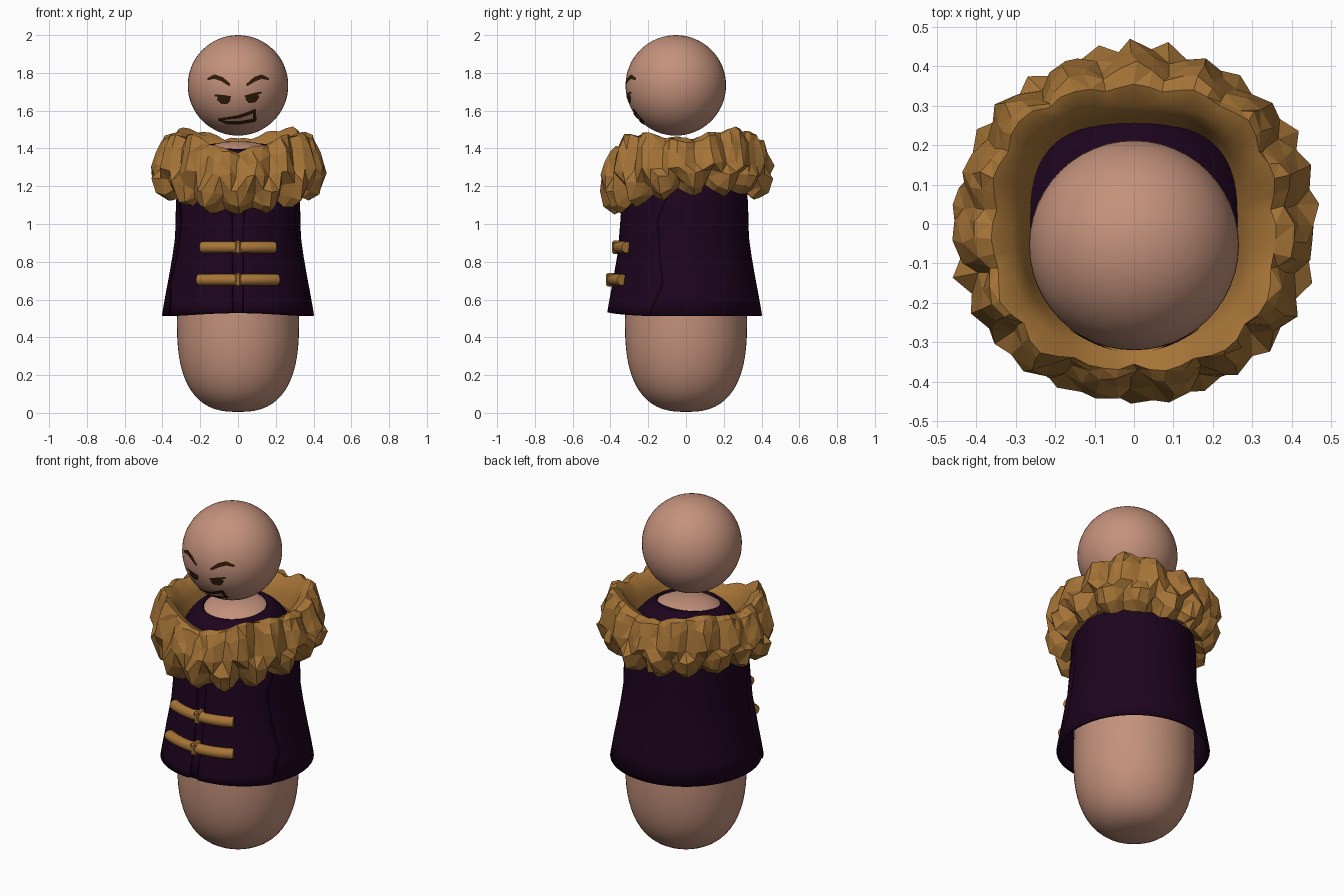
import bpy, bmesh, random
from math import sin, cos, pi, radians, sqrt
from mathutils import Vector

random.seed(7)
cube = bpy.data.objects.get("Cube")
if cube:
    bpy.data.objects.remove(cube, do_unlink=True)


def material(name, rgb):
    m = bpy.data.materials.new(name)
    m.use_nodes = True
    m.diffuse_color = (*rgb, 1)
    m.node_tree.nodes["Principled BSDF"].inputs["Base Color"].default_value = (*rgb, 1)
    return m


SKIN = material("skin", (0.55, 0.285, 0.2))
COAT = material("dark_plum_cloth", (0.012, 0.0012, 0.0125))
FUR = material("tan_fur", (0.38, 0.175, 0.038))
INK = material("dark_brown_paint", (0.03, 0.012, 0.003))


def finish(name, bm, mat, smooth=True, recalc=True):
    if recalc:
        bmesh.ops.recalc_face_normals(bm, faces=bm.faces)
    me = bpy.data.meshes.new(name)
    bm.to_mesh(me)
    bm.free()
    me.materials.append(mat)
    ob = bpy.data.objects.new(name, me)
    bpy.context.collection.objects.link(ob)
    if smooth:
        bpy.ops.object.select_all(action='DESELECT')
        ob.select_set(True)
        bpy.context.view_layer.objects.active = ob
        bpy.ops.object.shade_smooth_by_angle(angle=radians(40))
    return ob


def grid(bm, rows, closed=False):
    """Bridge rows of points with quads."""
    vs = [[bm.verts.new(p) for p in row] for row in rows]
    n = len(vs[0])
    for a, b in zip(vs, vs[1:]):
        for i in range(n if closed else n - 1):
            j = (i + 1) % n
            bm.faces.new((a[i], a[j], b[j], b[i]))
    return vs


def around(r, z, angle):
    """Point at an angle measured from the front towards +x."""
    return (r * sin(angle), -r * cos(angle), z)


def dome(r, z, height, a, power=2.4):
    return (r * cos(a) ** (2 / power), z + height * sin(a) ** (2 / power))


def thicken(ob, amount, offset=-1):
    mod = ob.modifiers.new("thickness", 'SOLIDIFY')
    mod.thickness = amount
    mod.offset = offset


# Head
HEAD, HEAD_R = Vector((0, -0.054, 1.734)), 0.266
bm = bmesh.new()
bmesh.ops.create_uvsphere(bm, u_segments=48, v_segments=32, radius=HEAD_R)
bmesh.ops.translate(bm, verts=bm.verts, vec=HEAD)
finish("head", bm, SKIN)

# Body: rounded peg
SEG = 64
turn = [2 * pi * i / SEG for i in range(SEG)]
steps = [radians(89.9 * i / 16) for i in range(17)]
profile = [dome(0.323, 0.48, -0.475, a, 2.6) for a in reversed(steps)]
profile += [dome(0.312, 1.05, 0.39, a) for a in steps]
bm = bmesh.new()
vs = grid(bm, [[around(r, z, t) for t in turn] for r, z in profile], True)
bm.faces.new(vs[0])
bm.faces.new(vs[-1])
finish("body", bm, SKIN)

# Coat: flared shell, hem lifted at the front, neck opening cut lower at the front
skirt = [(0.403, 0.515), (0.385, 0.62), (0.366, 0.72), (0.347, 0.83), (0.333, 0.93)]


def coat_point(k, t):
    if k < len(skirt):
        r, z = skirt[k]
        return r, z + (0.016 * max(cos(t), 0) ** 4 if k == 0 else 0)
    end = 62.5 - 6 * cos(t)
    return dome(0.33, 1.05, 0.405, radians(end * (k - len(skirt)) / 9))


bm = bmesh.new()
grid(bm, [[around(*coat_point(k, t), t) for t in turn] for k in range(len(skirt) + 10)], True)
thicken(finish("coat", bm, COAT), 0.015)


# Front panels: raised layer from the centre gap to a wavy side seam
def coat_radius(z):
    side = [coat_point(k, pi / 2) for k in range(len(skirt) + 10)]
    for (r0, z0), (r1, z1) in zip(side, side[1:]):
        if z0 <= z <= z1:
            return r0 + (r1 - r0) * (z - z0) / (z1 - z0)
    return side[0][0]


seam = [(0.533, 61), (0.57, 64), (0.68, 71), (0.85, 66), (1.02, 63), (1.18, 75), (1.27, 78)]
for side, tag in ((1, "left"), (-1, "right")):
    bm = bmesh.new()
    rows = []
    for z, end in seam:
        row = []
        for i in range(15):
            start = 4 + 2.5 * (z - 0.53)
            ang = radians(start + (end - start) * i / 14)
            h = z - (0.018 * i / 14 if z < 0.55 else 0)
            lift = 0.018 - 0.01 * i / 14
            row.append(around(coat_radius(h) + lift, h, side * ang))
        rows.append(row)
    grid(bm, rows)
    panel = finish("front_panel_" + tag, bm, COAT, recalc=False)
    thicken(panel, 0.02, -side)

# Toggles: gently curved bars with a centre loop
BEND = 0.44
for tag, z, half, r in (("upper", 0.877, 0.192, 0.358), ("lower", 0.705, 0.208, 0.39)):
    bm = bmesh.new()
    rows = []
    for i in range(17):
        x = half * (i / 8 - 1)
        y = BEND - r - sqrt(BEND * BEND - x * x)
        inward = Vector((x, y - BEND + r, 0)).normalized()
        ring = [2 * pi * k / 12 for k in range(12)]
        rows.append([Vector((x, y, z)) + 0.03 * cos(a) * inward + Vector((0, 0, 0.03 * sin(a)))
                     for a in ring])
    vs = grid(bm, rows, True)
    bm.faces.new(vs[0])
    bm.faces.new(vs[-1])
    finish("toggle_bar_" + tag, bm, FUR)
    bm = bmesh.new()
    bmesh.ops.create_cube(bm, size=1)
    bmesh.ops.scale(bm, verts=bm.verts, vec=(0.032, 0.066, 0.07))
    bmesh.ops.translate(bm, verts=bm.verts, vec=(0, -r, z))
    bmesh.ops.bevel(bm, geom=bm.edges[:], offset=0.008, segments=1, affect='EDGES')
    finish("toggle_loop_" + tag, bm, FUR, smooth=False)

# Fur collar: smooth sloping inside, faceted tufts outside (radius, height, tuft depth)
fur_profile = [(0.25, 1.31, 0), (0.268, 1.365, 0), (0.3, 1.41, 0), (0.345, 1.432, 0.01),
               (0.39, 1.415, 0.02), (0.412, 1.36, 0.028), (0.436, 1.29, 0.028),
               (0.434, 1.22, 0.03), (0.408, 1.155, 0.03), (0.36, 1.12, 0.02), (0.31, 1.15, 0)]
TUFT = (-1, 0.25, 1, 0.3)
COLS = 60
size = [[random.uniform(0.6, 1.25) for _ in range(COLS // 4)] for _ in range(2)]
rows = []
for k, (r, z, amp) in enumerate(fur_profile):
    tier = 1 if k > 6 else 0
    row = []
    for i in range(COLS):
        ang = 2 * pi * (i + random.uniform(-0.25, 0.25) * (k > 3)) / COLS
        front = cos(ang)
        corner = sin(2 * ang) ** 2
        flank = sin(ang) ** 2
        column = (i + tier * 2) % COLS
        ridge = TUFT[column % 4] * size[tier][column // 4]
        rr = r + amp * (ridge + random.uniform(-0.3, 0.3))
        if k < 4:
            rr += 0.03 * corner + 0.02 * max(front, 0) ** 2 + 0.012 * flank
        else:
            rr += 0.008 * flank
        if k < 6:
            drop = -0.015 * front + 0.02 * flank
            if k > 1:
                drop += 0.05 * corner - 0.03 * max(front, 0) ** 4
        else:
            drop = -0.03 * front + 0.02 * flank
            if k > 6:
                drop += 0.03 * flank - 0.025 * max(front, 0)
        zz = z + drop + amp * random.uniform(-0.5, 0.5)
        if k in (3, 4):
            zz += 0.012 * ridge
        elif k in (8, 9):
            zz -= 0.022 * ridge
        row.append(around(rr, zz, ang))
    rows.append(row)
bm = bmesh.new()
grid(bm, rows + [rows[0]], True)
for i, f in enumerate(bm.faces):
    f.smooth = i // COLS < 3
bmesh.ops.remove_doubles(bm, verts=bm.verts, dist=0.0001)
rough = [f for f in bm.faces if not f.smooth]
bmesh.ops.triangulate(bm, faces=rough, quad_method='SHORT_EDGE')
finish("fur_collar", bm, FUR, smooth=False)


# Face paint: thin ribbons laid on the head (x, z, width)
def on_head(x, z):
    d = z - HEAD.z
    return (x, HEAD.y - sqrt((HEAD_R + 0.004) ** 2 - x * x - d * d), z)


def stroke(name, points):
    fine = []
    for p, q in zip(points, points[1:]):
        fine += [Vector(p).lerp(Vector(q), t / 4) for t in range(4)]
    fine.append(Vector(points[-1]))
    rows = []
    for i, p in enumerate(fine):
        d = fine[min(i + 1, len(fine) - 1)] - fine[max(i - 1, 0)]
        nrm = Vector((-d.y, d.x)).normalized() * p.z / 2
        rows.append([on_head(p.x + nrm.x * s, p.y + nrm.y * s) for s in (-1, 0, 1)])
    bm = bmesh.new()
    grid(bm, rows)
    bm.normal_update()
    for f in bm.faces:
        if f.normal.y > 0:
            f.normal_flip()
    finish(name, bm, INK, recalc=False)


stroke("right_brow", [(-0.162, 1.766, 0.01), (-0.125, 1.78, 0.023),
                      (-0.085, 1.767, 0.023), (-0.043, 1.735, 0.012)])
stroke("left_brow", [(0.164, 1.766, 0.01), (0.125, 1.78, 0.023),
                     (0.09, 1.767, 0.023), (0.046, 1.735, 0.012)])
stroke("right_eye_lid", [(-0.125, 1.682, 0.009), (-0.08, 1.675, 0.017), (-0.036, 1.671, 0.01)])
stroke("left_eye_lid", [(0.125, 1.697, 0.009), (0.08, 1.684, 0.017), (0.036, 1.675, 0.01)])
stroke("right_eye", [(-0.11, 1.664, 0.014), (-0.085, 1.656, 0.04),
                     (-0.06, 1.656, 0.04), (-0.042, 1.664, 0.016)])
stroke("left_eye", [(0.042, 1.666, 0.016), (0.06, 1.661, 0.042),
                    (0.085, 1.664, 0.042), (0.11, 1.677, 0.014)])
stroke("mouth_upper", [(-0.105, 1.553, 0.01), (0, 1.567, 0.018), (0.05, 1.583, 0.018),
                       (0.093, 1.602, 0.018)])
stroke("mouth_corner", [(0.087, 1.606, 0.018), (0.088, 1.547, 0.018)])
stroke("mouth_lower", [(0.092, 1.55, 0.018), (0.01, 1.536, 0.018), (-0.06, 1.536, 0.016),
                       (-0.105, 1.553, 0.01)])
